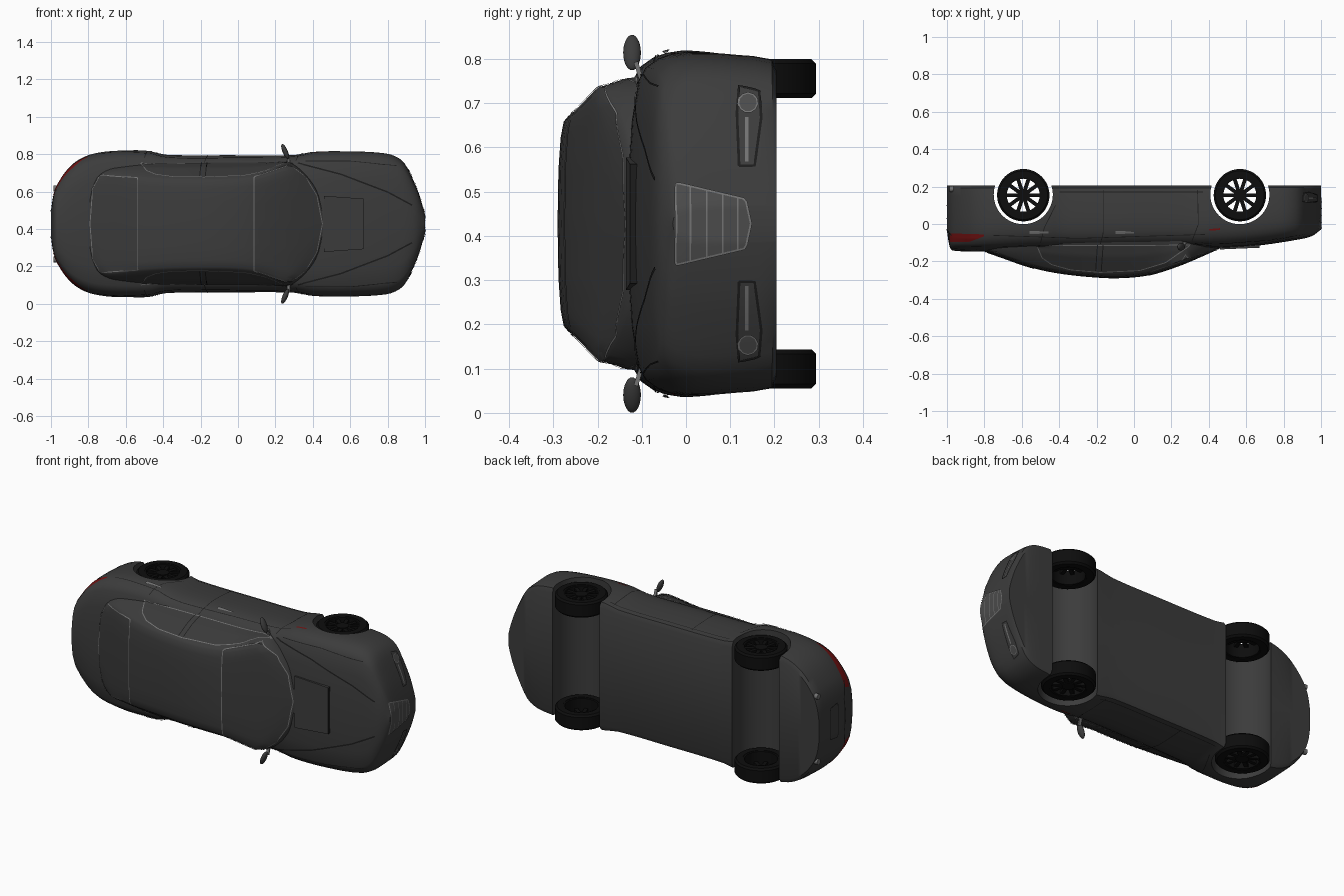
import bpy, bmesh, math
from mathutils import Vector, Matrix
from mathutils.bvhtree import BVHTree

if "Cube" in bpy.data.objects:
    bpy.data.objects.remove(bpy.data.objects["Cube"])

MID = 0.4275  # the car lies on its side: x = length, -y = roof, z = width


def material(name, r, g, b):
    m = bpy.data.materials.new(name)
    m.use_nodes = True
    m.diffuse_color = (r, g, b, 1)
    m.node_tree.nodes["Principled BSDF"].inputs["Base Color"].default_value = (r, g, b, 1)
    return m


PAINT = material("charcoal paint", .045, .045, .045)
GLASS = material("dark glass", .042, .042, .042)
SEAM = material("seam black", .012, .012, .012)
RUBBER = material("tyre black", .004, .004, .004)
CHROME = material("satin chrome", .17, .17, .17)
MESH = material("grille grey", .07, .07, .07)
RED = material("lamp red", .17, .006, .006)


def finish(name, bm, mat, angle=35):
    bmesh.ops.recalc_face_normals(bm, faces=bm.faces)
    me = bpy.data.meshes.new(name)
    bm.to_mesh(me)
    bm.free()
    me.materials.append(mat)
    ob = bpy.data.objects.new(name, me)
    bpy.context.collection.objects.link(ob)
    smooth(ob, angle)
    return ob


def smooth(ob, angle):
    bpy.ops.object.select_all(action='DESELECT')
    ob.select_set(True)
    bpy.context.view_layer.objects.active = ob
    bpy.ops.object.shade_smooth_by_angle(angle=math.radians(angle))


def curve(keys, x):
    """Smooth value at x through (x, value) keys."""
    n = len(keys) - 1
    i = max(k for k in range(n) if k == 0 or keys[k][0] <= x)

    def slope(k):
        a, b = keys[max(k - 1, 0)], keys[min(k + 1, n)]
        return (b[1] - a[1]) / (b[0] - a[0])
    (x0, y0), (x1, y1) = keys[i], keys[i + 1]
    h = x1 - x0
    t = min(max((x - x0) / h, 0), 1)
    return (y0 * (1 + 2 * t) * (1 - t) ** 2 + y1 * t * t * (3 - 2 * t)
            + h * slope(i) * t * (1 - t) ** 2 - h * slope(i + 1) * t * t * (1 - t))


def loft(name, x0, x1, count, section, mat):
    """Skin mirrored half sections, packed tighter toward both ends."""
    bm = bmesh.new()
    rings = []
    for i in range(count + 1):
        x = (x0 + x1) / 2 - (x1 - x0) / 2 * math.cos(math.pi * i / count)
        half = section(x)
        full = half + [(-w, y) for w, y in half[-2:0:-1]]
        rings.append([bm.verts.new((x, y, MID + w)) for w, y in full])
    for a, b in zip(rings, rings[1:]):
        for j in range(len(a)):
            k = (j + 1) % len(a)
            bm.faces.new((a[j], a[k], b[k], b[j]))
    bm.faces.new(rings[0])
    bm.faces.new(rings[-1])
    return finish(name, bm, mat)


# Lower body
WIDTH = [(-1, .07), (-.99, .14), (-.967, .21), (-.9, .305), (-.82, .36), (-.72, .385), (-.6, .392),
         (-.46, .387), (-.39, .37), (0, .366), (.3, .368), (.4, .385), (.6, .388), (.8, .375),
         (.87, .345), (.9, .31), (.935, .24), (.968, .16), (.99, .085), (1, .04)]
DECK = [(-1, -.04), (-.985, -.125), (-.955, -.143), (-.8, -.148), (-.5, -.14), (.2, -.132),
        (.45, -.132), (.65, -.117), (.85, -.088), (.95, -.065), (1, -.03)]
SHAPE = [(0, 1), (.9, 1), (.965, .965), (.985, .84), (1, .55), (1, .39), (.985, .28), (.96, .2),
         (.91, .12), (.84, .075), (.6, .03), (.3, .008), (0, 0)]


def body_section(x):
    w, top = curve(WIDTH, x), curve(DECK, x)
    return [(a * w, top + f * (.205 - top)) for a, f in SHAPE]


body = loft("body", -1, 1, 72, body_section, PAINT)

# Cabin
ROOF = [(-.82, -.14), (-.715, -.177), (-.555, -.232), (-.395, -.266), (-.18, -.288), (-.05, -.289),
        (.085, -.273), (.245, -.222), (.35, -.178), (.47, -.125)]
SILL = [(-.82, .05), (-.79, .18), (-.74, .28), (-.6, .325), (-.4, .336), (.2, .336), (.275, .333),
        (.35, .28), (.42, .19), (.47, .05)]
TAPER = [(-.82, .95), (-.74, .92), (-.535, .77), (-.2, .72), (.085, .76), (.275, .93), (.47, .95)]


def cabin_section(x):
    top, w, r = curve(ROOF, x), curve(SILL, x), curve(TAPER, x)
    edge = top + .024
    return [(0, -.07), (w, -.07), (w * (.6 + .4 * r), (edge - .07) / 2 - .005), (w * r, edge),
            (w * r * .95, top + .014), (w * r * .8, top + .007), (w * r * .5, top + .002), (0, top)]


cabin = loft("cabin", -.82, .47, 48, cabin_section, PAINT)

# Wheel arches, cut through the whole width
AXLES = (-.592, .566)
for ax in AXLES:
    bm = bmesh.new()
    bmesh.ops.create_cone(bm, cap_ends=True, segments=64, radius1=.158, radius2=.158, depth=1.2,
                          matrix=Matrix.Translation((ax, .157, MID)))
    cutter = finish("arch_cutter", bm, PAINT)
    cutter.hide_render = True
    mod = body.modifiers.new("arch", 'BOOLEAN')
    mod.operation, mod.object = 'DIFFERENCE', cutter
    bpy.context.view_layer.objects.active = body
    bpy.ops.object.modifier_apply(modifier=mod.name)
    bpy.data.objects.remove(cutter)
smooth(body, 35)

skin = bmesh.new()
skin.from_mesh(body.data)
skin.from_mesh(cabin.data)
tree = BVHTree.FromBMesh(skin)
skin.free()


def cast(view, a, b, s):
    """Drop a flat point onto the car skin; s mirrors it across the width."""
    o, d = {"top": ((a, -1, MID + b * s), (0, 1, 0)),
            "side": ((a, b, MID + 2 * s), (0, 0, -s)),
            "front": ((2, a, MID + b * s), (-1, 0, 0)),
            "back": ((-2, a, MID + b * s), (1, 0, 0))}[view]
    o, d = Vector(o), Vector(d)
    loc, n, _, _ = tree.ray_cast(o, d)
    if loc is None:
        loc, n, _, _ = tree.find_nearest(o + d * 1.2)
    return loc, (n if n.dot(d) < 0 else -n)


def resample(pts, n):
    pts = [Vector(p) for p in pts]
    lens = [(b - a).length for a, b in zip(pts, pts[1:])]
    out = []
    for i in range(n + 1):
        t, k = sum(lens) * i / n, 0
        while k < len(lens) - 1 and t > lens[k]:
            t -= lens[k]
            k += 1
        out.append(pts[k].lerp(pts[k + 1], min(t / lens[k], 1)))
    return out


def ribbon(name, pts, view, mat, width=.005, closed=False, sides=(1, -1), lift=.003):
    pts = list(pts) + ([pts[0]] if closed else [])
    size = sum((Vector(b) - Vector(a)).length for a, b in zip(pts, pts[1:]))
    for s in sides:
        hits = [cast(view, p.x, p.y, s) for p in resample(pts, max(4, int(size / .012)))]
        bm, prev = bmesh.new(), None
        for i, (loc, n) in enumerate(hits):
            t = hits[min(i + 1, len(hits) - 1)][0] - hits[max(i - 1, 0)][0]
            off = n.cross(t).normalized() * width / 2
            pair = [bm.verts.new(loc + n * lift + off), bm.verts.new(loc + n * lift - off)]
            if prev:
                bm.faces.new((prev[0], prev[1], pair[1], pair[0]))
            prev = pair
        finish(name, bm, mat)


def panel(name, a, b, view, mat, sides=(1, -1), trim=None, lift=.002):
    """Thin plate between two edges, laid on the skin, with an optional border."""
    for s in sides:
        bm, rows = bmesh.new(), []
        for p, q in zip(resample(a, 20), resample(b, 20)):
            hits = [cast(view, *p.lerp(q, j / 10), s) for j in range(11)]
            rows.append([bm.verts.new(loc + n * lift) for loc, n in hits])
        for r, q in zip(rows, rows[1:]):
            for j in range(10):
                bm.faces.new((r[j], r[j + 1], q[j + 1], q[j]))
        finish(name, bm, mat)
    if trim:
        ribbon(name + "_trim", a + b[::-1], view, trim, closed=True, sides=sides, lift=lift + .002)


def mirrored(half):
    return half + [(x, -w) for x, w in half[::-1] if w]


# Glass
panel("windscreen", [(.085, -.25), (.085, .25)], mirrored([(.275, -.315), (.36, -.25), (.42, -.15), (.45, 0)]),
      "top", GLASS, (1,), CHROME)
panel("rear_window", [(-.535, -.245), (-.535, .245)], mirrored([(-.735, -.26), (-.775, -.19), (-.79, 0)]),
      "top", GLASS, (1,), CHROME)
panel("side_window", [(-.52, -.115), (.3, -.112)],
      [(-.49, -.18), (-.44, -.215), (-.34, -.243), (-.18, -.257), (.03, -.247), (.17, -.205), (.27, -.135)],
      "side", GLASS, trim=CHROME)
for x in (-.165, -.195):
    ribbon("pillar_line", [(x, -.11), (x - .01, -.25)], "side", SEAM, lift=.005)

# Body seams
for line in ([(-.165, .18), (-.165, -.05), (-.18, -.105)], [(.34, .18), (.345, 0), (.31, -.09)],
             [(-.42, .1), (-.48, -.02), (-.5, -.1)], [(-.4, .17), (.37, .17)],
             [(-.75, -.06), (-.3, -.075), (.38, -.055)]):
    ribbon("side_seam", line, "side", SEAM, .004)
ribbon("bonnet_crease", [(.32, .325), (.55, .265), (.8, .17), (.93, .1)], "top", SEAM, .008)
ribbon("bonnet_edge", [(.36, .335), (.6, .335), (.85, .31)], "top", SEAM, .004)
ribbon("boot_seam", [(-.06, -.19), (-.03, -.1), (-.03, .1), (-.06, .19)], "back", SEAM, .008, sides=(1,))
ribbon("plate_recess", [(.03, -.1), (.03, .1), (.1, .09), (.1, -.09)], "back", SEAM, .006, True, (1,))

# Lamps, handles and markers
panel("tail_lamp", [(-.985, -.05), (-.8, -.055)], [(-.985, -.095), (-.88, -.095), (-.8, -.065)], "side", RED)
panel("side_marker", [(.4, -.027), (.46, -.022)], [(.4, -.035), (.46, -.032)], "side", RED)
for x in (-.05, -.51):
    panel("door_handle", [(x - .05, -.035), (x + .05, -.04)], [(x - .05, -.052), (x + .05, -.048)],
          "side", CHROME, lift=.007)
ribbon("lamp_frame", [(.12, .13), (.115, .25), (.12, .31), (.165, .3), (.17, .24), (.155, .13)],
       "front", SEAM, .006, True)
ribbon("lamp_bar", [(.137, .14), (.137, .24)], "front", CHROME, .008)
ring = [(.14 + .022 * math.sin(t * math.pi / 8), .272 + .022 * math.cos(t * math.pi / 8)) for t in range(16)]
panel("fog_lamp", ring[:9], [ring[0]] + ring[:7:-1], "front", MESH, lift=.003)
ribbon("fog_lamp_ring", ring, "front", CHROME, .004, True, lift=.005)

# Grille
panel("grille", [(-.022, -.092), (-.022, .092)], [(.135, -.055), (.147, 0), (.135, .055)],
      "front", MESH, (1,), CHROME)
for y in (.01, .047, .083, .117):
    w = .09 - (y + .022) * .23
    ribbon("grille_slat", [(y, -w), (y, w)], "front", CHROME, .004, sides=(1,), lift=.005)

# Bonnet scoop with a dark mouth
bm = bmesh.new()
bmesh.ops.create_cube(bm, size=1)
for v in bm.verts:
    front, top = v.co.x > 0, v.co.y < 0
    v.co = (.67 if front else .46, (-.127 if front else -.136) if top else -.1,
            MID + math.copysign(.135 if front else .15, v.co.z))
scoop = finish("bonnet_scoop", bm, PAINT)
scoop.data.materials.append(SEAM)
for f in scoop.data.polygons:
    f.material_index = int(f.normal.x > .8)


# Wheels
def lathe(name, profile, centre, mat):
    bm = bmesh.new()
    rings = [[bm.verts.new(Vector(centre) + Vector((r * math.cos(a), r * math.sin(a), w))) for r, w in profile]
             for a in (math.tau * i / 48 for i in range(48))]
    for i in range(48):
        p, q = rings[i - 1], rings[i]
        for j in range(len(profile)):
            bm.faces.new((p[j - 1], p[j], q[j], q[j - 1]))
    return finish(name, bm, mat)


for ax in AXLES:
    for s in (1, -1):
        c = Vector((ax, .154, MID + s * .328))
        lathe("tyre", [(.096, -.044), (.13, -.044), (.14, -.034), (.14, .034), (.13, .044), (.096, .044)], c, RUBBER)
        lathe("rim", [(.088, -.04), (.097, -.042), (.097, .042), (.088, .04)], c, RUBBER)
        bm = bmesh.new()
        face = c + Vector((0, 0, s * .024))
        bmesh.ops.create_cone(bm, cap_ends=True, segments=24, radius1=.034, radius2=.034, depth=.024,
                              matrix=Matrix.Translation(face))
        for i in range(10):
            bmesh.ops.create_cube(bm, size=1, matrix=Matrix.Translation(face)
                                  @ Matrix.Rotation(math.tau * i / 10, 4, 'Z')
                                  @ Matrix.Translation((.058, 0, 0)) @ Matrix.Diagonal((.066, .02, .016, 1)))
        finish("spokes", bm, RUBBER)

# Door mirrors and exhaust tips
for s in (1, -1):
    bm = bmesh.new()
    bmesh.ops.create_uvsphere(bm, u_segments=24, v_segments=14, radius=1,
                              matrix=Matrix.Translation((.252, -.122, MID + s * .387))
                              @ Matrix.Rotation(-.4 * s, 4, 'Y') @ Matrix.Diagonal((.014, .02, .043, 1)))
    finish("door_mirror", bm, PAINT)
    bm = bmesh.new()
    bmesh.ops.create_cube(bm, size=1, matrix=Matrix.Translation((.27, -.106, MID + s * .342))
                          @ Matrix.Rotation(.3 * s, 4, 'X') @ Matrix.Diagonal((.016, .01, .05, 1)))
    finish("mirror_stalk", bm, CHROME)
    bm = bmesh.new()
    bmesh.ops.create_cone(bm, cap_ends=True, segments=20, radius1=.016, radius2=.016, depth=.06,
                          matrix=Matrix.Translation((-.957, .187, MID + s * .19)) @ Matrix.Rotation(math.pi / 2, 4, 'Y'))
    finish("exhaust_tip", bm, CHROME)
